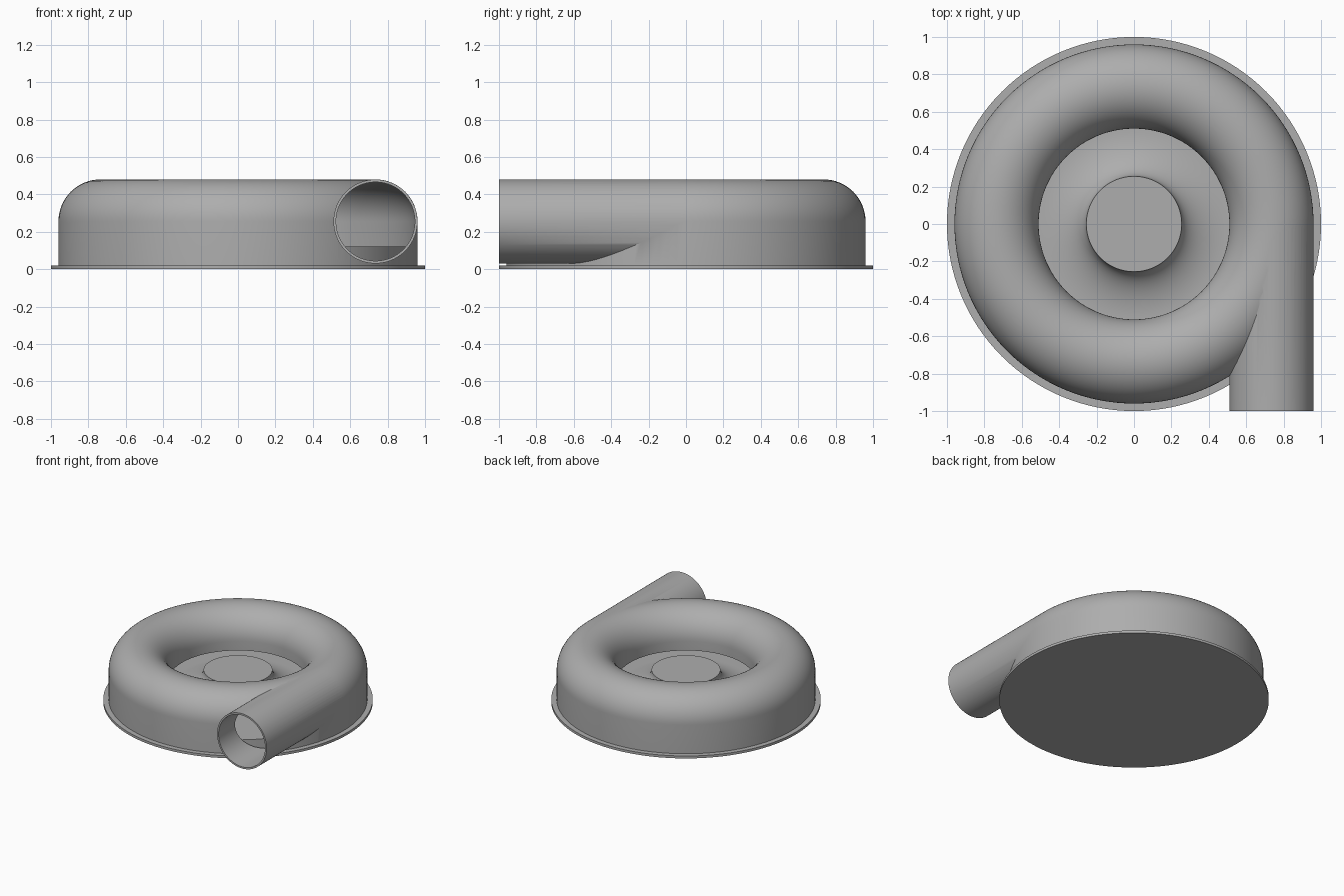
import bpy, bmesh, math
from mathutils import Matrix

cube = bpy.data.objects.get("Cube")
if cube:
    bpy.data.objects.remove(cube, do_unlink=True)

GREY = (0.42, 0.42, 0.42, 1)
grey = bpy.data.materials.new("plain grey")
grey.use_nodes = True
grey.diffuse_color = GREY
grey.node_tree.nodes["Principled BSDF"].inputs["Base Color"].default_value = GREY

RING, MID = 0.735, 0.255      # scroll centre line radius and height
SEGMENTS = 128


def add_object(name, bm):
    bmesh.ops.recalc_face_normals(bm, faces=bm.faces)
    mesh = bpy.data.meshes.new(name)
    bm.to_mesh(mesh)
    bm.free()
    mesh.materials.append(grey)
    obj = bpy.data.objects.new(name, mesh)
    bpy.context.collection.objects.link(obj)
    return obj


def smooth(obj):
    bpy.ops.object.select_all(action='DESELECT')
    obj.select_set(True)
    bpy.context.view_layer.objects.active = obj
    bpy.ops.object.shade_smooth_by_angle(angle=math.radians(35))


def revolve(name, profile, closed=False):
    """Spin (radius, height) points around z; open profiles start and end on a flat cap."""
    bm = bmesh.new()
    rings = []
    for r, z in profile:
        rings.append([bm.verts.new((r * math.cos(a), r * math.sin(a), z))
                      for a in (math.tau * i / SEGMENTS for i in range(SEGMENTS))])
    pairs = list(zip(rings, rings[1:]))
    if closed:
        pairs.append((rings[-1], rings[0]))
    else:
        bm.faces.new(rings[0])
        bm.faces.new(rings[-1])
    for low, high in pairs:
        for i in range(SEGMENTS):
            j = (i + 1) % SEGMENTS
            bm.faces.new((low[i], low[j], high[j], high[i]))
    return add_object(name, bm)


def scroll(name, radius, inner_z, bottom):
    """Half-round top over straight inner and outer walls."""
    arch = [(RING - radius * math.cos(math.pi * i / 32),
             MID + radius * math.sin(math.pi * i / 32)) for i in range(33)]
    start = RING - radius
    foot = [(RING + radius, bottom), (start + 0.02, bottom), (start + 0.02, inner_z)]
    return revolve(name, [(start, inner_z)] + arch + foot, closed=True)


def tube(name, radius, front, back):
    bm = bmesh.new()
    place = (Matrix.Translation((RING, (front + back) / 2, MID))
             @ Matrix.Rotation(math.pi / 2, 4, 'X'))
    bmesh.ops.create_cone(bm, cap_ends=True, segments=96, radius1=radius,
                          radius2=radius, depth=back - front, matrix=place)
    return add_object(name, bm)


# Scroll housing joined to its tangent outlet pipe, then hollowed out
housing = scroll("scroll_housing", 0.225, 0.18, 0.018)
steps = [(tube("outlet_pipe_solid", 0.2245, -1.0, -0.002), 'UNION'),
         (scroll("housing_cavity", 0.212, 0.05, -0.1), 'DIFFERENCE'),
         (tube("outlet_bore", 0.2105, -1.1, -0.004), 'DIFFERENCE')]
for cutter, operation in steps:
    cutter.hide_render = True
    mod = housing.modifiers.new(cutter.name, 'BOOLEAN')
    mod.object, mod.operation, mod.solver = cutter, operation, 'EXACT'
graph = bpy.context.evaluated_depsgraph_get()
result = bpy.data.meshes.new_from_object(housing.evaluated_get(graph))
housing.modifiers.clear()
housing.data = result
for cutter, _ in steps:
    bpy.data.objects.remove(cutter, do_unlink=True)
smooth(housing)

# Thin base flange
smooth(revolve("base_flange", [(1.0, 0.0), (1.0, 0.02)]))

# Back plate with a concave sweep rising to the flat hub
sweep = [(0.51 - 0.255 * math.sin(t), 0.26 - 0.14 * math.cos(t))
         for t in (math.pi / 2 * i / 16 for i in range(17))]
smooth(revolve("hub_plate", [(0.93, 0.015), (0.93, 0.12)] + sweep))
